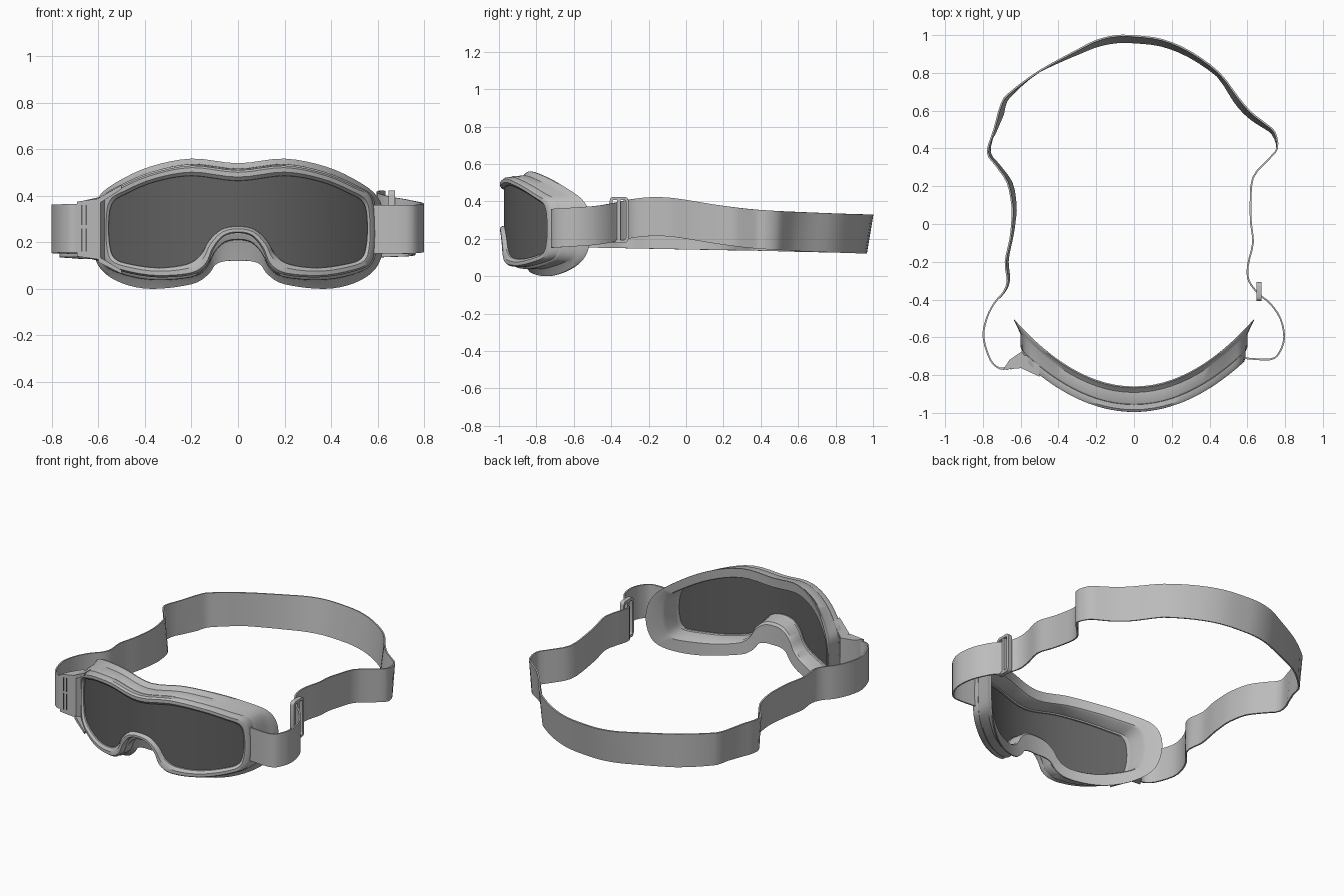
import bpy, math

if "Cube" in bpy.data.objects:
    bpy.data.objects.remove(bpy.data.objects["Cube"])

# ---------- materials ----------
def material(name, v):
    m = bpy.data.materials.new(name)
    m.diffuse_color = (v, v, v, 1)
    m.use_nodes = True
    m.node_tree.nodes["Principled BSDF"].inputs["Base Color"].default_value = m.diffuse_color
    return m

GREY = material("light grey", 0.5)
DARK = material("dark lens grey", 0.12)

# ---------- helpers ----------
def make(name, verts, faces, mat, angle=35, thickness=0):
    me = bpy.data.meshes.new(name)
    me.from_pydata(verts, [], faces)
    me.materials.append(mat)
    ob = bpy.data.objects.new(name, me)
    bpy.context.collection.objects.link(ob)
    bpy.ops.object.select_all(action='DESELECT')
    ob.select_set(True)
    bpy.context.view_layer.objects.active = ob
    if thickness:
        mod = ob.modifiers.new("thickness", 'SOLIDIFY')
        mod.thickness, mod.offset = thickness, 0
        bpy.ops.object.modifier_apply(modifier=mod.name)
    bpy.ops.object.mode_set(mode='EDIT')
    bpy.ops.mesh.select_all(action='SELECT')
    bpy.ops.mesh.normals_make_consistent(inside=False)
    bpy.ops.object.mode_set(mode='OBJECT')
    bpy.ops.object.shade_smooth_by_angle(angle=math.radians(angle))
    return ob

def spline(pts, n, closed=False):
    """Catmull-Rom resampling of 2D points, n steps per span."""
    k = len(pts)
    get = (lambda i: pts[i % k]) if closed else (lambda i: pts[max(0, min(k - 1, i))])
    out = []
    for i in range(k if closed else k - 1):
        a, b, c, d = (get(i + j) for j in (-1, 0, 1, 2))
        for s in range(n):
            t = s / n
            out.append(tuple(0.5 * (2 * b[q] + (c[q] - a[q]) * t
                       + (2 * a[q] - 5 * b[q] + 4 * c[q] - d[q]) * t * t
                       + (3 * b[q] - a[q] - 3 * c[q] + d[q]) * t ** 3) for q in (0, 1)))
    if not closed:
        out.append(pts[-1])
    return out

def interp(table, x):
    for (x0, v0), (x1, v1) in zip(table, table[1:]):
        if x <= x1:
            t = max(0, (x - x0) / (x1 - x0)) if x1 > x0 else 0
            return v0 + (v1 - v0) * t
    return table[-1][1]

def prism(name, pts, zlo, zhi, mat=GREY):
    """Plan polygon with a bottom and top height for each corner."""
    n = len(pts)
    verts = [(x, y, z) for (x, y), z in zip(pts, zlo)] + [(x, y, z) for (x, y), z in zip(pts, zhi)]
    faces = [tuple(range(n)), tuple(range(n, 2 * n))]
    faces += [(i, (i + 1) % n, n + (i + 1) % n, n + i) for i in range(n)]
    return make(name, verts, faces, mat)

def box(name, x0, x1, y0, y1, z0, z1, mat=GREY):
    return prism(name, [(x0, y0), (x1, y0), (x1, y1), (x0, y1)], [z0] * 4, [z1] * 4, mat)

# ---------- goggle outlines: right half, top centre round to nose ----------
FLANGE = [(0, .54), (.2, .56), (.38, .525), (.52, .46), (.6, .395), (.632, .30), (.627, .18),
          (.59, .085), (.5, .025), (.37, .0), (.2, .02), (.13, .06), (.095, .105), (.05, .12), (0, .12)]
FRAME = [(0, .51), (.2, .53), (.37, .497), (.5, .443), (.57, .40), (.588, .30), (.588, .18),
         (.565, .105), (.48, .07), (.35, .05), (.2, .06), (.135, .10), (.105, .17), (.06, .225), (0, .24)]
LENS = [(0, .465), (.2, .487), (.36, .46), (.48, .41), (.54, .37), (.556, .29), (.552, .19),
        (.53, .13), (.46, .105), (.34, .09), (.22, .105), (.16, .145), (.125, .205), (.07, .255), (0, .268)]

def outline(half):
    return spline(half + [(-x, z) for x, z in half[-2:0:-1]], 4, True)

def mix(a, b, t):
    return [(p[0] + (q[0] - p[0]) * t, p[1] + (q[1] - p[1]) * t) for p, q in zip(a, b)]

def wrap(x, off):
    """Face curvature seen from above; the body gets deeper toward the temples."""
    return -.997 + .78 * x * x + off * (1 + .75 * x * x)

F, A, L = outline(FLANGE), outline(FRAME), outline(LENS)

def loft(name, rings):
    n = len(F)
    verts = [(x, wrap(x, off), z) for ring, off in rings for x, z in ring]
    k = len(rings)
    faces = [(r * n + i, r * n + (i + 1) % n, (r + 1) % k * n + (i + 1) % n, (r + 1) % k * n + i)
             for r in range(k) for i in range(n)]
    return make(name, verts, faces, GREY)

# front frame holding the lens
loft("lens_frame", [(mix(L, A, -.05), .034), (L, .016), (mix(L, A, .35), .002), (mix(L, A, .8), .002),
                    (A, .014), (A, .04), (mix(L, A, .85), .044), (mix(L, A, .2), .044)])
# plain body wall flaring into the face flange, open through the middle
loft("goggle_body_and_flange", [(mix(L, A, .7), .036), (mix(A, F, .06), .042), (mix(A, F, .22), .05),
                                (mix(A, F, .25), .105), (mix(A, F, .6), .118), (F, .13), (F, .137),
                                (mix(F, L, .8), .132), (mix(F, L, .9), .12), (mix(L, A, .08), .04)])

# lens sheet, in vertical columns that follow the wrap
half = spline(LENS, 4)
tip = max(range(len(half)), key=lambda i: half[i][0])
top, low = half[:tip + 1], sorted(half[tip:])
xm = half[tip][0]
cols = [xm * math.sin(math.pi / 2 * i / 32) for i in range(-32, 33)]
verts = [(x, wrap(x, .024), interp(edge, abs(x))) for x in cols for edge in (low, top)]
make("lens", verts, [(2 * i, 2 * i + 2, 2 * i + 3, 2 * i + 1) for i in range(len(cols) - 1)], DARK)

# ---------- head strap ----------
PATH = [(-.67, -.755), (-.71, -.765), (-.76, -.72), (-.797, -.6), (-.78, -.5), (-.74, -.42), (-.69, -.36),
        (-.67, -.3), (-.68, -.2), (-.655, -.08), (-.645, .02), (-.645, .1), (-.67, .22), (-.73, .31),
        (-.775, .38), (-.74, .5), (-.70, .64), (-.65, .70), (-.5, .81), (-.3, .92), (-.2, .97),
        (-.1, .995), (0, .995), (.15, .975), (.3, .91), (.45, .80), (.55, .67), (.62, .59), (.69, .535),
        (.745, .485), (.758, .4), (.71, .34), (.63, .245), (.617, .1), (.62, 0), (.63, -.1), (.603, -.22),
        (.608, -.3), (.66, -.37), (.72, -.42), (.775, -.5), (.795, -.6), (.77, -.68), (.72, -.717), (.58, -.71)]
# height of the band centre and inward tuck of its lower edge, by depth
MID_R = spline([(-.73, .255), (-.5, .27), (-.4, .285), (-.3, .306), (-.2, .318), (-.1, .317), (0, .304),
                (.2, .272), (.4, .25), (.7, .235), (1, .225)], 4)
MID_L = [(-.73, .26), (-.4, .255), (0, .247), (.4, .24), (1, .225)]
TUCK_R = [(.4, 0), (.55, .03), (.65, .035), (.8, .02), (1, .035)]
TUCK_L = [(-.4, 0), (-.25, .02), (-.1, .012), (.1, .03), (.2, .035), (.35, .02), (.45, .005),
          (.6, .03), (.72, .01), (.8, 0), (.9, .015), (1, .035)]
path = spline(PATH, 3)
verts = []
for x, y in path:
    s = min(1, max(0, (x + .4) / .8))
    mid = interp(MID_L, y) * (1 - s) + interp(MID_R, y) * s
    lean = 1 - interp(TUCK_L, y) * (1 - s) - interp(TUCK_R, y) * s
    verts += [(x * lean, y * lean if y > .4 else y, mid - .104), (x, y, mid + .104)]
make("head_strap", verts, [(2 * i, 2 * i + 2, 2 * i + 3, 2 * i + 1) for i in range(len(path) - 1)],
     GREY, 30, .009)

# ---------- strap buckle: rounded ring with a centre bar ----------
def rounded(y0, y1, z0, z1, r):
    corners = ((y1 - r, z1 - r, 0), (y0 + r, z1 - r, 90), (y0 + r, z0 + r, 180), (y1 - r, z0 + r, 270))
    return [(cy + r * math.cos(math.radians(a + d)), cz + r * math.sin(math.radians(a + d)))
            for cy, cz, a in corners for d in (0, 30, 60, 90)]

outer, inner = rounded(-.408, -.308, .178, .424, .02), rounded(-.394, -.322, .194, .408, .01)
verts = [(x, y, z) for x, ring in ((.648, outer), (.674, outer), (.674, inner), (.648, inner)) for y, z in ring]
n = len(outer)
make("buckle_ring", verts, [(r * n + i, r * n + (i + 1) % n, (r + 1) % 4 * n + (i + 1) % n, (r + 1) % 4 * n + i)
                            for r in range(4) for i in range(n)], GREY)
box("buckle_bar", .65, .672, -.368, -.35, .19, .412)

# ---------- side clip on the left ----------
prism("clip_body", [(-.693, -.772), (-.66, -.72), (-.595, -.675), (-.565, -.72), (-.59, -.762)],
      [.14, .135, .12, .115, .125], [.375, .38, .395, .40, .39])
arm = [(-.60, -.762), (-.60, -.68), (-.5, -.745), (-.5, -.808)]
prism("clip_arm_upper", arm, [.365, .365, .43, .43], [.39, .39, .447, .447])
prism("clip_arm_lower", arm, [.115, .115, .065, .065], [.14, .14, .08, .08])
# slots in the clip front
for i, (x, z0, z1) in enumerate(((-.675, .16, .26), (-.675, .275, .36), (-.655, .16, .26), (-.655, .275, .36))):
    y = -.772 + (x + .693) * .01 / .103
    box(f"clip_slot_{i + 1}", x, x + .006, y - .002, y + .005, z0, z1, DARK)
